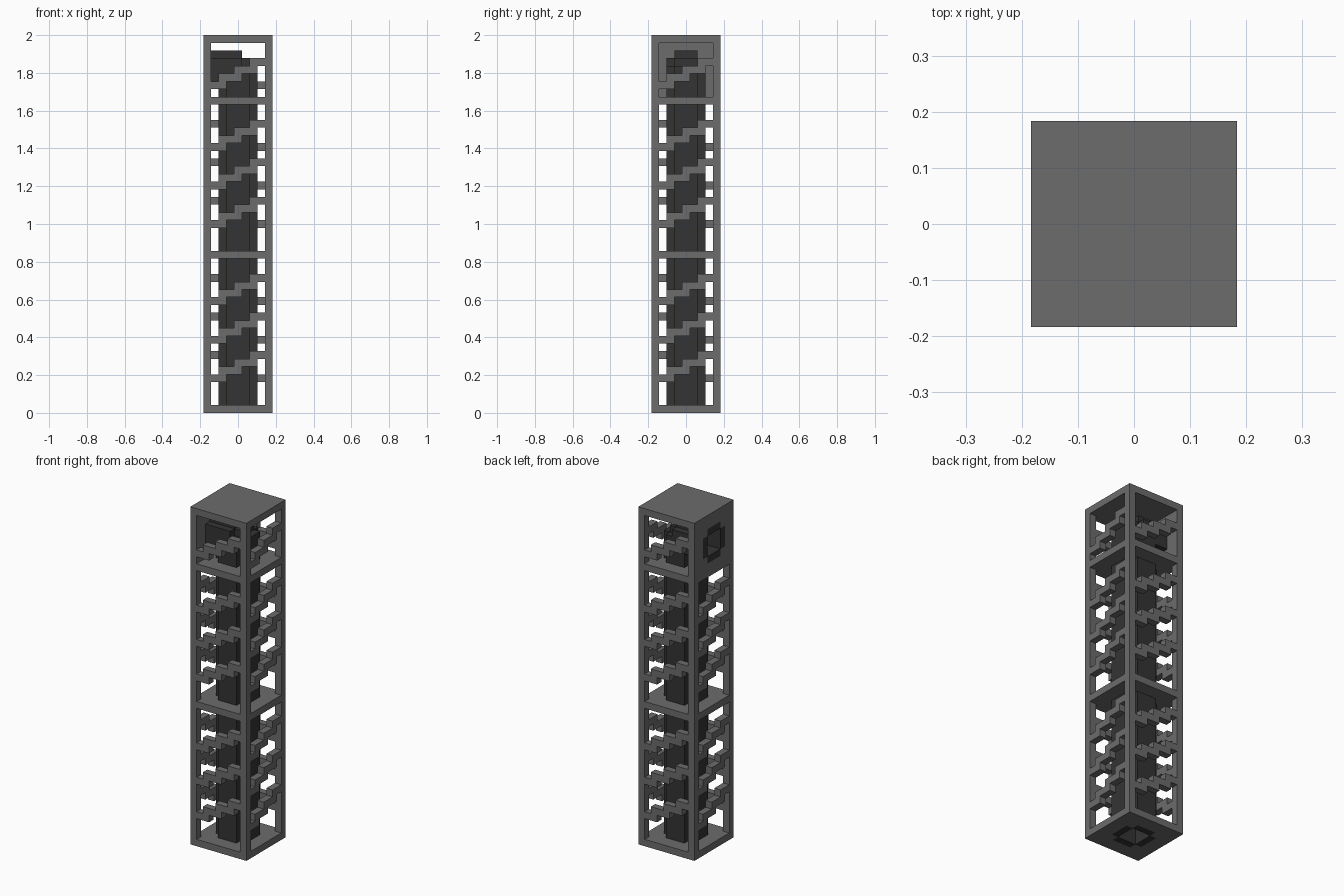
import bpy
import bmesh
from itertools import product
from mathutils import Vector

if "Cube" in bpy.data.objects:
    bpy.data.objects.remove(bpy.data.objects["Cube"], do_unlink=True)

WIDE, TALL = 9, 49          # tower size in blocks
UNIT = 2 / TALL             # block size
MID = WIDE // 2
BEND = 44                   # height of the pipe's horizontal axis
FLOORS = (0, 20, 40, TALL - 1)
DIRS = [Vector(d) for d in ((1, 0, 0), (-1, 0, 0), (0, 1, 0),
                            (0, -1, 0), (0, 0, 1), (0, 0, -1))]


def material(name, value):
    mat = bpy.data.materials.new(name)
    mat.use_nodes = True
    color = (value, value, value, 1)
    mat.diffuse_color = color
    bsdf = mat.node_tree.nodes["Principled BSDF"]
    bsdf.inputs["Base Color"].default_value = color
    bsdf.inputs["Roughness"].default_value = 0.9
    return mat


def box(xs, ys, zs):
    return set(product(xs, ys, zs))


def turn(cells, times):
    """Rotate blocks by quarter turns about the tower axis."""
    for _ in range(times):
        cells = {(WIDE - 1 - y, x, z) for x, y, z in cells}
    return cells


def shell(name, cells, solid, mat):
    """Make the exposed block faces of one part."""
    bm = bmesh.new()
    verts = {}

    def vert(p):
        key = tuple(round(2 * c) for c in p)
        if key not in verts:
            half = WIDE / 2
            verts[key] = bm.verts.new(
                ((p.x - half) * UNIT, (p.y - half) * UNIT, p.z * UNIT))
        return verts[key]

    for cell in sorted(cells):
        centre = Vector(cell) + Vector((0.5, 0.5, 0.5))
        for d in DIRS:
            if tuple(int(c) for c in Vector(cell) + d) in solid:
                continue
            a = Vector((d.y, d.z, d.x))
            b = d.cross(a)
            bm.faces.new([vert(centre + (d + a * s + b * t) / 2)
                          for s, t in ((-1, -1), (1, -1), (1, 1), (-1, 1))])
    mesh = bpy.data.meshes.new(name)
    bm.to_mesh(mesh)
    bm.free()
    mesh.materials.append(mat)
    bpy.context.collection.objects.link(bpy.data.objects.new(name, mesh))


def in_bore(i, k):
    """Side profile of the pipe's hollow: upright, then bent to the right side wall."""
    upright = abs(i) <= 1 and k <= 1
    level = abs(k) <= 1 and i <= 1
    return (upright or level) and i + k <= 1


grey = material("frame grey", 0.15)
dark = material("pipe dark grey", 0.034)
span = range(WIDE)
inner = range(1, WIDE - 1)

# Pipe: every block touching the bore
bore = {c for c in product(span, range(MID - 1, MID + 2), range(TALL))
        if in_bore(c[0] - MID, c[2] - BEND)}
pipe = {tuple(int(v) for v in Vector(c) + d) for c in bore for d in DIRS} - bore
pipe = {c for c in pipe if c[0] >= 0 and c[2] >= 0}

# Corner posts
post = box([0], [0], range(TALL))
parts = {"corner_post_%d" % (n + 1): turn(post, n) for n in range(4)}

# Floors and roof
for n, z in enumerate(FLOORS):
    parts["roof" if z == TALL - 1 else "floor_%d" % (n + 1)] = box(span, span, [z])

# Wall that holds the pipe outlet
parts["outlet_wall"] = box([0], inner, range(FLOORS[2] + 1, FLOORS[3]))

# Stepped braces, one flight per side and level
flight = [(1, 2), (2, 4), (4, 6), (6, 7)]
for side, label in enumerate(("front", "left", "back", "right")):
    for n, base in enumerate((4, 9, 14, 24, 29, 34, 42)):
        if label == "right" and base > FLOORS[2]:
            continue
        steps = set()
        for rise, (start, end) in enumerate(flight):
            steps |= box(range(start, end + 1), [0], [base + rise])
        parts["%s_stair_%d" % (label, n + 1)] = turn(steps, side)

# Cut the pipe passage out of the frame, then build everything
used = set(pipe)
for name in parts:
    parts[name] = parts[name] - used - bore
    used |= parts[name]
for name, cells in parts.items():
    shell(name, cells, used, grey)
shell("pipe", pipe, used, dark)
